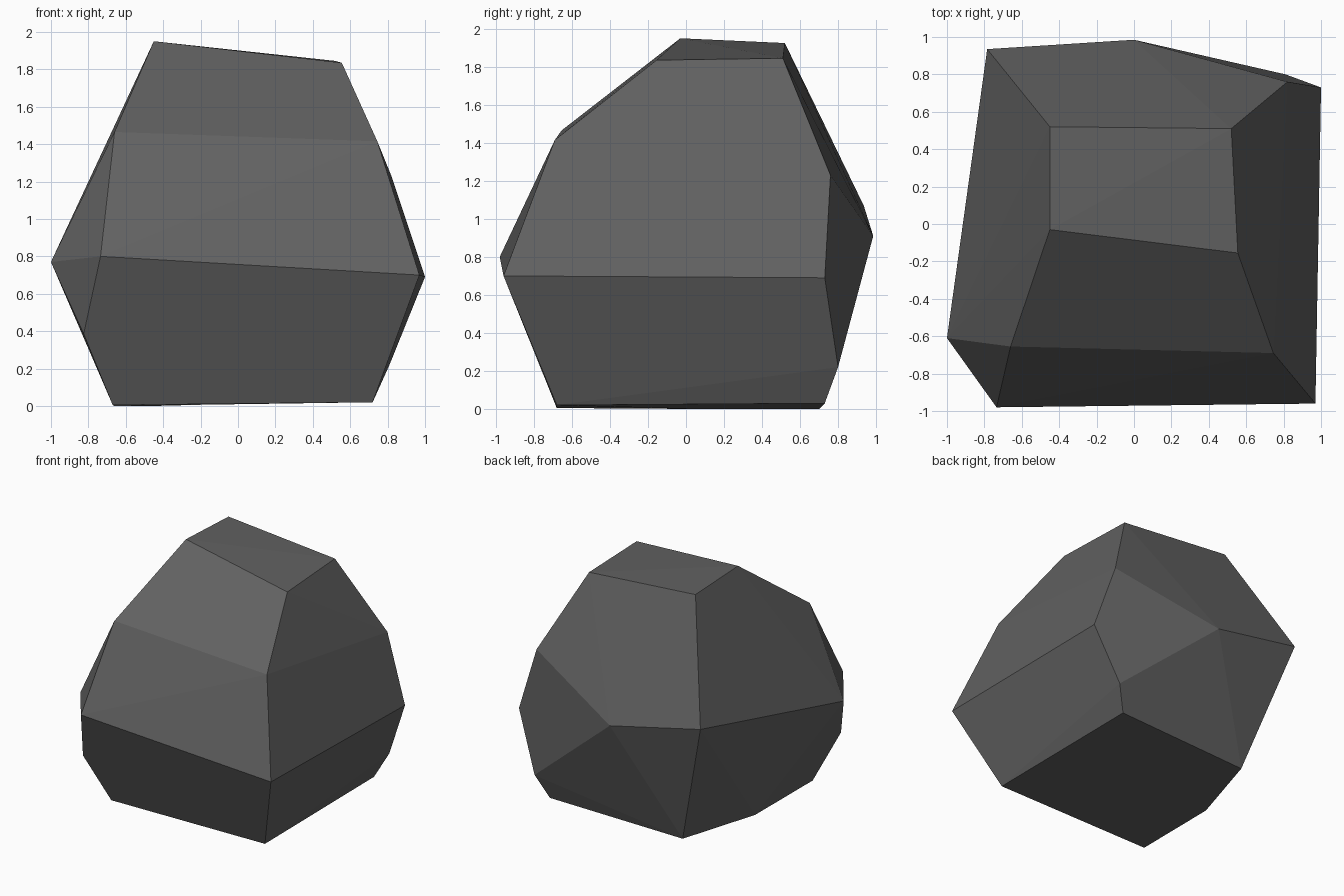
import bpy
import bmesh
import math

if "Cube" in bpy.data.objects:
    bpy.data.objects.remove(bpy.data.objects["Cube"])

# Rock corners, grouped in rings from the ground up
base = [(-0.67, -0.68, 0.005), (0.72, -0.68, 0.02), (0.72, 0.73, 0.03),
        (-0.46, 0.70, 0.0), (-0.66, 0.05, 0.0)]
lower = [(-0.825, -0.825, 0.385), (0.81, 0.80, 0.22)]
waist = [(-0.735, -0.98, 0.80), (0.97, -0.96, 0.70), (1.0, 0.73, 0.69),
         (0.0, 0.985, 0.91), (-0.785, 0.935, 1.07), (-1.0, -0.61, 0.77)]
shoulder = [(-0.66, -0.655, 1.465), (0.745, -0.69, 1.415), (0.82, 0.76, 1.23)]
top = [(-0.45, -0.03, 1.95), (0.555, -0.155, 1.835),
       (0.52, 0.51, 1.845), (-0.45, 0.52, 1.925)]

# Wrap the corners in a convex shell and merge nearly flat facets
bm = bmesh.new()
for p in base + lower + waist + shoulder + top:
    bm.verts.new(p)
bmesh.ops.convex_hull(bm, input=bm.verts[:])
bmesh.ops.dissolve_limit(bm, angle_limit=math.radians(2),
                         verts=bm.verts[:], edges=bm.edges[:])
bmesh.ops.recalc_face_normals(bm, faces=bm.faces[:])

mesh = bpy.data.meshes.new("rock")
bm.to_mesh(mesh)
bm.free()

# Single dark stone colour
stone = bpy.data.materials.new("dark grey stone")
stone.diffuse_color = (0.12, 0.12, 0.12, 1.0)
stone.use_nodes = True
stone.node_tree.nodes["Principled BSDF"].inputs["Base Color"].default_value = stone.diffuse_color
mesh.materials.append(stone)

rock = bpy.data.objects.new("rock", mesh)
bpy.context.collection.objects.link(rock)
